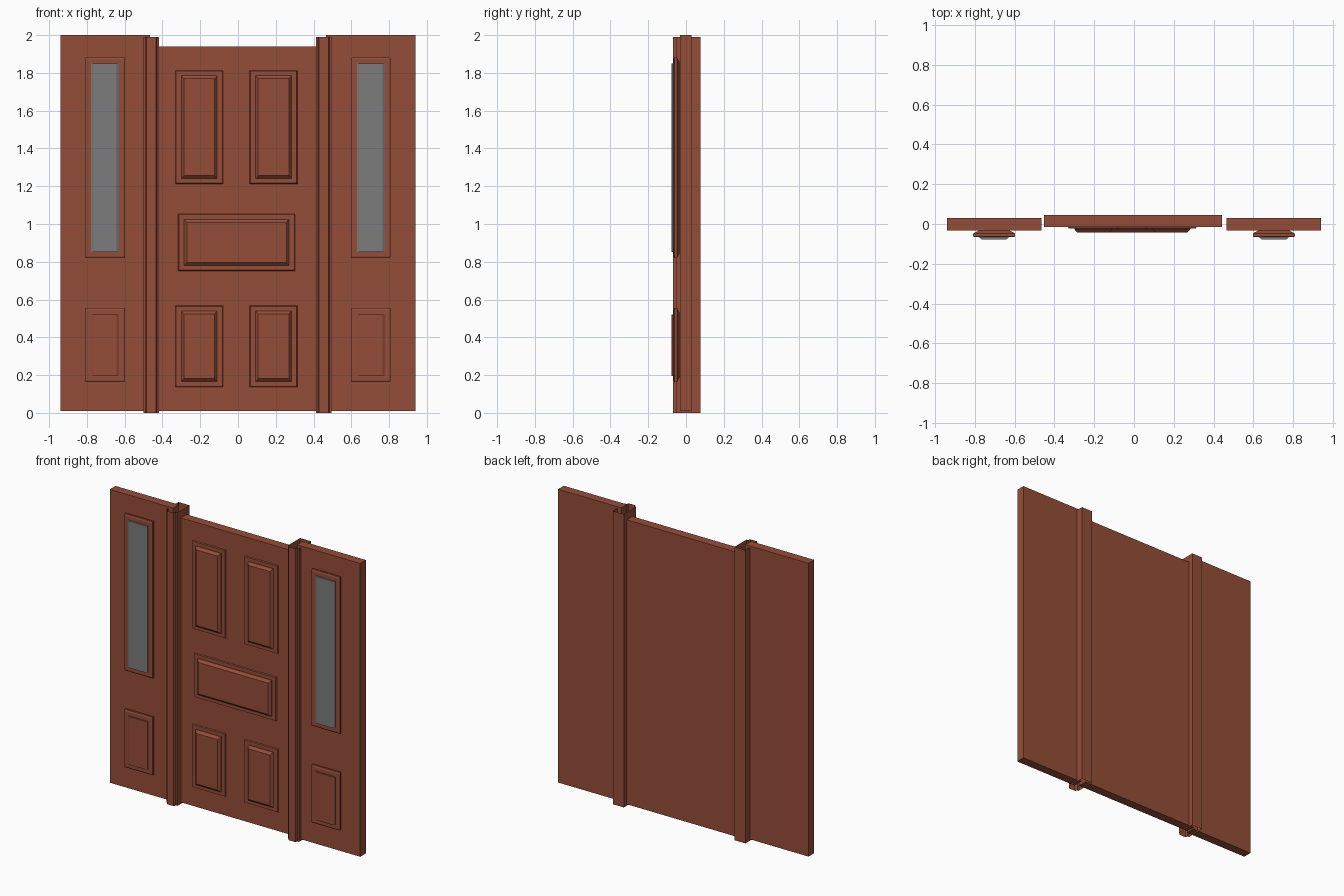
import bpy, bmesh

if "Cube" in bpy.data.objects:
    bpy.data.objects.remove(bpy.data.objects["Cube"])


def material(name, color):
    m = bpy.data.materials.new(name)
    m.diffuse_color = (*color, 1)
    m.use_nodes = True
    m.node_tree.nodes["Principled BSDF"].inputs["Base Color"].default_value = m.diffuse_color
    return m


WOOD = material("red_brown_wood", (0.30, 0.075, 0.04))
GLASS = material("grey_glass", (0.2, 0.2, 0.2))


def finish(name, bm, mat):
    bmesh.ops.recalc_face_normals(bm, faces=bm.faces)
    me = bpy.data.meshes.new(name)
    bm.to_mesh(me)
    bm.free()
    me.materials.append(mat)
    ob = bpy.data.objects.new(name, me)
    bpy.context.collection.objects.link(ob)
    return ob


def skin(bm, rings, caps=True):
    """Join equal-length rings of points with quads."""
    rows = [[bm.verts.new(p) for p in r] for r in rings]
    for a, b in zip(rows, rows[1:]):
        n = len(a)
        for i in range(n):
            j = (i + 1) % n
            bm.faces.new((a[i], a[j], b[j], b[i]))
    if caps:
        bm.faces.new(rows[0])
        bm.faces.new(rows[-1])


def stepped_panel(name, rect, steps, mat=WOOD):
    """Rectangle lofted along y; each step is (y, inset in x, inset in z)."""
    x0, x1, z0, z1 = rect
    bm = bmesh.new()
    skin(bm, [[(x0 + i, y, z0 + k), (x1 - i, y, z0 + k),
               (x1 - i, y, z1 - k), (x0 + i, y, z1 - k)] for y, i, k in steps])
    return finish(name, bm, mat)


# Door leaf
stepped_panel("door_leaf", (-0.452, 0.442, 0.01, 1.94), [(0.046, 0, 0), (-0.015, 0, 0)])

# Raised door panels, each on a thin surround
door_panels = {"middle": (-0.285, 0.27, 0.78, 1.025)}
for side, x0, x1 in (("left", -0.30, -0.11), ("right", 0.093, 0.283)):
    door_panels["upper_" + side] = (x0, x1, 1.24, 1.785)
    door_panels["lower_" + side] = (x0, x1, 0.165, 0.54)
for label, rect in door_panels.items():
    stepped_panel("door_panel_" + label, rect,
                  [(-0.014, -0.032, -0.028), (-0.022, -0.028, -0.024),
                   (-0.022, 0, 0), (-0.026, 0, 0), (-0.042, 0.014, 0.016)])

# Posts: moulded profile, open at both ends
half = [(0.041, 0.077), (0.041, -0.053), (0.030, -0.053), (0.025, -0.069)]
profile = half + [(-x, y) for x, y in reversed(half)]
for side, cx in (("left", -0.459), ("right", 0.454)):
    bm = bmesh.new()
    skin(bm, [[(cx + x, y, z) for x, y in profile] for z in (0, 1.99)], caps=False)
    finish("post_" + side, bm, WOOD)

# Side lights: slab, flared frames, glass above and wood panel below
for side, s in (("left", -1), ("right", 1)):
    def span(a, b, z0, z1):
        return (*sorted((s * a, s * b)), z0, z1)

    stepped_panel("side_slab_" + side, span(0.465, 0.94, 0.01, 2.0),
                  [(0.029, 0, 0), (-0.032, 0, 0)])
    for part, z0, z1, mat in (("glass", 0.82, 1.882, GLASS), ("panel", 0.163, 0.555, WOOD)):
        stepped_panel(f"side_{part}_frame_{side}", span(0.597, 0.808, z0, z1),
                      [(-0.031, 0.03, 0.03), (-0.037, 0.02, 0.02), (-0.048, 0, 0),
                       (-0.062, 0, 0), (-0.066, 0.009, 0.009)])
        stepped_panel(f"side_{part}_{side}", span(0.63, 0.777, z0 + 0.033, z1 - 0.033),
                      [(-0.060, 0, 0), (-0.070, 0, 0), (-0.077, 0.012, 0)], mat)
